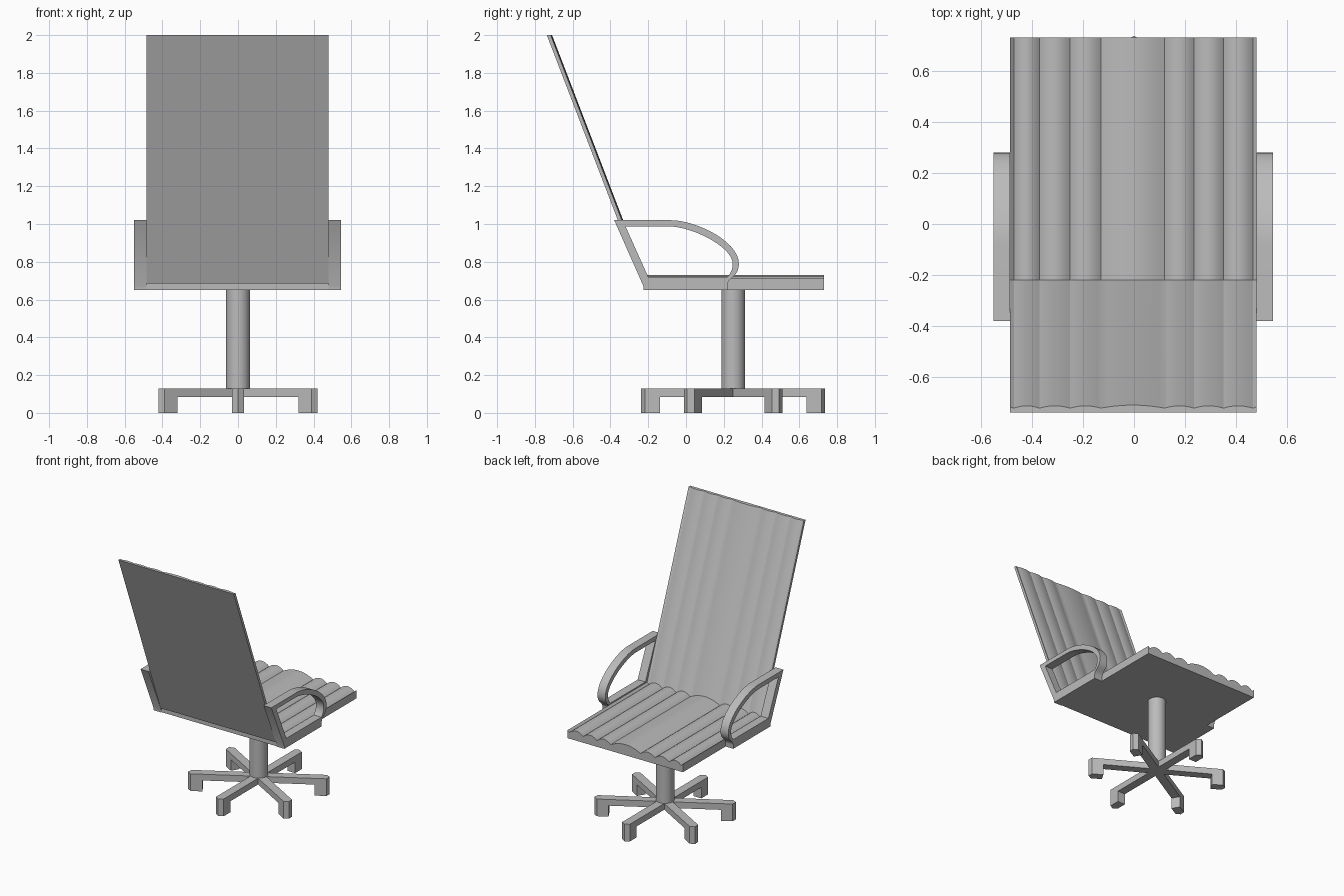
import bpy, bmesh, math
from mathutils import Matrix, Vector
from mathutils.geometry import interpolate_bezier

old = bpy.data.objects.get("Cube")
if old:
    bpy.data.objects.remove(old, do_unlink=True)

grey = bpy.data.materials.new("plain grey")
grey.use_nodes = True
grey.diffuse_color = (0.5, 0.5, 0.5, 1)
grey.node_tree.nodes["Principled BSDF"].inputs["Base Color"].default_value = (0.5, 0.5, 0.5, 1)


def finish(bm, name, smooth=True):
    bmesh.ops.recalc_face_normals(bm, faces=bm.faces)
    mesh = bpy.data.meshes.new(name)
    bm.to_mesh(mesh)
    bm.free()
    mesh.materials.append(grey)
    obj = bpy.data.objects.new(name, mesh)
    bpy.context.collection.objects.link(obj)
    if smooth:
        bpy.ops.object.select_all(action='DESELECT')
        obj.select_set(True)
        bpy.context.view_layer.objects.active = obj
        bpy.ops.object.shade_smooth_by_angle(angle=math.radians(25))
    return obj


def sweep(name, loops, offset, smooth=True):
    """Fill 3D outline loops (inner ones become holes) and push them along offset."""
    bm = bmesh.new()
    edges = []
    for loop in loops:
        verts = [bm.verts.new(p) for p in loop]
        edges += [bm.edges.new((a, b)) for a, b in zip(verts, verts[1:] + verts[:1])]
    if len(loops) == 1:
        bm.faces.new(verts)
    else:
        bmesh.ops.triangle_fill(bm, edges=edges, use_beauty=True)
    ext = bmesh.ops.extrude_face_region(bm, geom=bm.faces[:])
    moved = [v for v in ext["geom"] if isinstance(v, bmesh.types.BMVert)]
    bmesh.ops.translate(bm, verts=moved, vec=offset)
    return finish(bm, name, smooth)


# Scalloped cushion profile, as (x, height from 0 to 1)
LEFT, RIGHT = 0.48, -0.485
CUSPS = [RIGHT, -0.47, -0.37, -0.25, -0.13, 0.12, 0.235, 0.35, 0.465, LEFT]


def scallops(steps=10):
    pts = [(RIGHT, 0.4)]
    for a, b in zip(CUSPS[1:-2], CUSPS[2:-1]):
        peak = 1.0 if b - a > 0.2 else 0.75
        for i in range(steps):
            t = i / steps
            pts.append((a + (b - a) * t, peak * 4 * t * (1 - t)))
    return pts + [(CUSPS[-2], 0), (LEFT, 0.4)]


# Seat: scallops on top, running front to back
seat_outline = [(x, -0.22, 0.697 + 0.034 * h) for x, h in scallops()]
seat_outline += [(LEFT, -0.22, 0.65), (RIGHT, -0.22, 0.65)]
sweep("seat", [seat_outline], (0, 0.95, 0))

# Backrest: thin leaning panel, scallops on the sitting side
back_outline = [(x, -0.217 + 0.012 * h - 0.016, 0.685 + 0.0) for x, h in scallops()]
back_outline = [(x, y + 0.017, z) for x, y, z in back_outline]
back_outline += [(LEFT, -0.232, 0.685), (RIGHT, -0.232, 0.685)]
sweep("backrest", [back_outline], (0, -0.505, 1.315))


# Armrests: flat loops with a curved front
def bezier(a, b, c, d):
    return [p.to_2d() for p in interpolate_bezier(*[Vector((*q, 0)) for q in (a, b, c, d)], 16)]


outer = [(-0.225, 0.65), (-0.225, 0.67), (-0.38, 1.02)]
outer += bezier((-0.08, 1.02), (0.05, 1.02), (0.28, 0.91), (0.28, 0.79))
outer += bezier((0.28, 0.79), (0.28, 0.72), (0.225, 0.72), (0.22, 0.68))[1:]
outer += [(0.22, 0.65)]
inner = [(-0.2, 0.72), (-0.32, 0.987)]
inner += bezier((-0.09, 0.987), (0.03, 0.987), (0.247, 0.88), (0.247, 0.79))
inner += bezier((0.247, 0.79), (0.247, 0.755), (0.235, 0.74), (0.22, 0.72))[1:]
for name, x, width in (("left_armrest", LEFT, 0.065), ("right_armrest", RIGHT, -0.065)):
    sweep(name, [[(x, y, z) for y, z in loop] for loop in (outer, inner)], (width, 0, 0))

# Column
CENTRE = Matrix.Translation((0, 0.25, 0))
bm = bmesh.new()
bmesh.ops.create_cone(bm, cap_ends=True, segments=32, radius1=0.063, radius2=0.063, depth=0.54,
                      matrix=CENTRE @ Matrix.Translation((0, 0, 0.39)))
finish(bm, "column")

# Star base: six bars with pointed ends and a foot under each tip
HALF, SHOULDER, TIP = 0.032, 0.467, 0.487


def bar(start):
    return [(start, -HALF), (SHOULDER, -HALF), (TIP, 0), (SHOULDER, HALF), (start, HALF)]


for i in range(6):
    turn = CENTRE @ Matrix.Rotation(math.radians(30 + 60 * i), 4, 'Z')
    for name, start, low, high in (("base_leg", 0, 0.083, 0.13), ("base_foot", 0.387, 0, 0.083)):
        outline = [turn @ Vector((x, y, low)) for x, y in bar(start)]
        sweep(f"{name}_{i + 1}", [outline], (0, 0, high - low), smooth=False)
